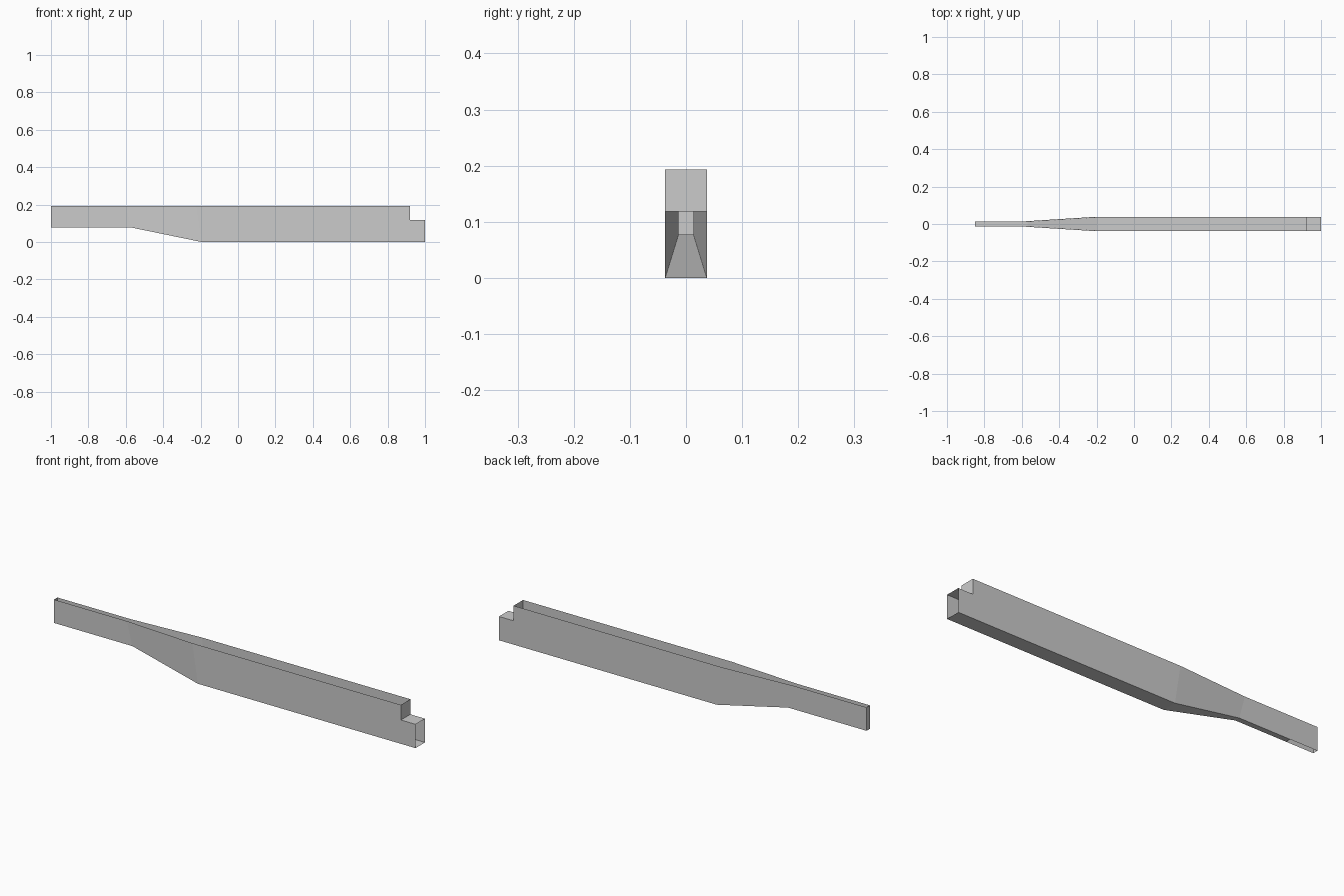
import bpy
import bmesh

cube = bpy.data.objects.get("Cube")
if cube:
    bpy.data.objects.remove(cube, do_unlink=True)

# Single grey material
grey = bpy.data.materials.new("plain grey")
grey.use_nodes = True
colour = (0.6, 0.6, 0.6, 1.0)
grey.diffuse_color = colour
grey.node_tree.nodes["Principled BSDF"].inputs["Base Color"].default_value = colour

TOP, STEP, NECK_Z = 0.193, 0.118, 0.077
WIDE, NARROW = 0.037, 0.0133

# Stations along the trough: top x, bottom x, half width, bottom z, top z
stations = [
    (-1.0, -1.0, NARROW, NECK_Z, TOP),
    (-0.85, -0.85, NARROW, NECK_Z, TOP),
    (-0.60, -0.57, NARROW, NECK_Z, TOP),
    (-0.225, -0.195, WIDE, 0.0, TOP),
    (0.92, 0.92, WIDE, 0.0, TOP),
    (1.0, 1.0, WIDE, 0.0, STEP),
]

bm = bmesh.new()


def pair(x, half, z):
    """Matching right and left vertices across the trough."""
    return [bm.verts.new((x, side * half, z)) for side in (-1, 1)]


tops = [pair(xt, w, zt) for xt, xb, w, zb, zt in stations]
bottoms = [pair(xb, w, zb) for xt, xb, w, zb, zt in stations]
notch = pair(0.92, WIDE, STEP)


def bridge(a, b):
    """Face spanning the two walls."""
    bm.faces.new((a[0], b[0], b[1], a[1]))


last = len(stations) - 2
for i in range(last + 1):
    # Side walls; the last bay is lowered by the notch
    for s in (0, 1):
        upper = notch if i == last else tops[i]
        ring = [bottoms[i][s], bottoms[i + 1][s], tops[i + 1][s], upper[s]]
        if i == last - 1:
            ring.insert(2, notch[s])
        bm.faces.new(ring)
    # Floor, left open below the tip of the neck
    if i > 0:
        bridge(bottoms[i], bottoms[i + 1])

bridge(bottoms[0], tops[0])       # closed neck end
bridge(tops[last], notch)         # notch riser
bridge(notch, tops[last + 1])     # notch ledge

bmesh.ops.recalc_face_normals(bm, faces=bm.faces[:])
mesh = bpy.data.meshes.new("tapered_trough")
bm.to_mesh(mesh)
bm.free()
mesh.materials.append(grey)
trough = bpy.data.objects.new("tapered_trough", mesh)
bpy.context.collection.objects.link(trough)
